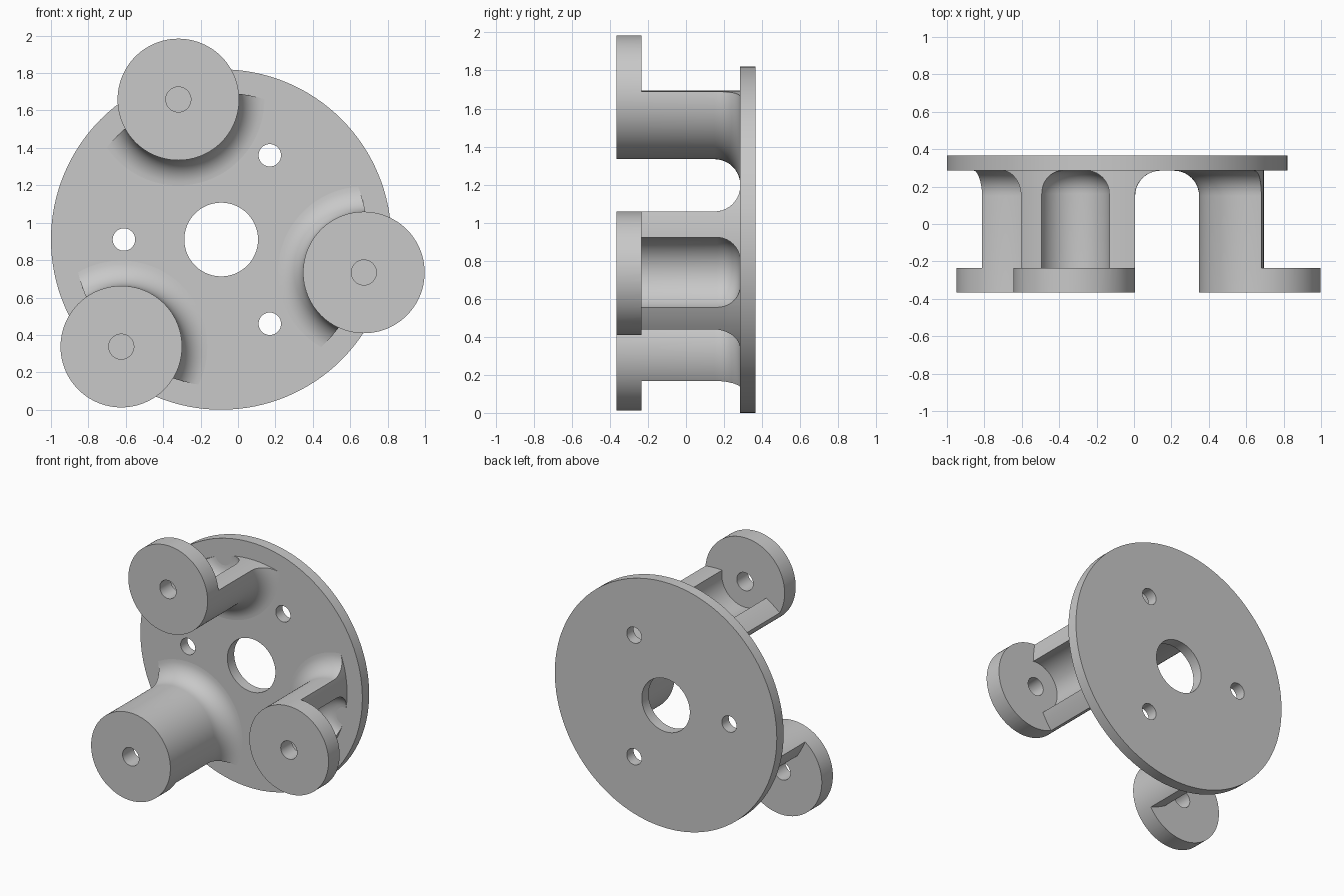
import bpy, bmesh, math
from mathutils import Vector

cube = bpy.data.objects.get("Cube")
if cube:
    bpy.data.objects.remove(cube, do_unlink=True)

grey = bpy.data.materials.new("plain grey")
grey.use_nodes = True
grey.diffuse_color = (0.58, 0.58, 0.58, 1)
grey.node_tree.nodes["Principled BSDF"].inputs["Base Color"].default_value = grey.diffuse_color

HUB = Vector((-0.09, 0, 0.91))      # axis of the round plate
PLATE_FRONT, PLATE_BACK = 0.285, 0.365
DISC_FRONT, DISC_BACK = -0.365, -0.235


def polar(radius, degrees):
    a = math.radians(degrees)
    return HUB + Vector((radius * math.cos(a), 0, radius * math.sin(a)))


def revolve(name, profile, centre, steps=96):
    """Turn a closed (radius, y) profile about an axis parallel to y."""
    bm = bmesh.new()
    verts = [bm.verts.new((r, y, 0)) for r, y in profile]
    edges = [bm.edges.new((verts[i - 1], v)) for i, v in enumerate(verts)]
    bmesh.ops.spin(bm, geom=verts + edges, cent=(0, 0, 0), axis=(0, 1, 0),
                   angle=2 * math.pi, steps=steps)
    bmesh.ops.remove_doubles(bm, verts=bm.verts, dist=1e-5)
    bmesh.ops.recalc_face_normals(bm, faces=bm.faces)
    bmesh.ops.translate(bm, verts=bm.verts, vec=centre)
    mesh = bpy.data.meshes.new(name)
    bm.to_mesh(mesh)
    bm.free()
    mesh.materials.append(grey)
    obj = bpy.data.objects.new(name, mesh)
    bpy.context.collection.objects.link(obj)
    return obj


def band(inner, outer, front, back):
    return [(inner, front), (outer, front), (outer, back), (inner, back)]


def select(obj):
    bpy.ops.object.select_all(action="DESELECT")
    obj.select_set(True)
    bpy.context.view_layer.objects.active = obj


def cut(obj, cutter):
    select(obj)
    mod = obj.modifiers.new("cut", "BOOLEAN")
    mod.operation, mod.solver, mod.object = "DIFFERENCE", "EXACT", cutter
    bpy.ops.object.modifier_apply(modifier=mod.name)


def finish(obj):
    select(obj)
    bpy.ops.object.shade_smooth_by_angle(angle=math.radians(30))


def discard(obj):
    bpy.data.objects.remove(obj, do_unlink=True)


# Round plate with a centre bore and three bolt holes
plate = revolve("mounting_plate", band(0.197, 0.91, PLATE_FRONT, PLATE_BACK), HUB, 128)
for angle in (60, 180, 300):
    bpy.ops.mesh.primitive_cylinder_add(vertices=48, radius=0.06, depth=1,
                                        location=polar(0.52, angle),
                                        rotation=(math.pi / 2, 0, 0))
    drill = bpy.context.object
    cut(plate, drill)
    discard(drill)
finish(plate)

# Post profile: bored end disc, hollow column, fillets inside and out at the plate
OUTER, INNER, BORE = 0.325, 0.19, 0.067
FLARE, COVE = 0.135, 0.123
quarter = [math.radians(90 * i / 10) for i in range(11)]
flare = [(OUTER + FLARE * (1 - math.cos(t)), PLATE_FRONT - FLARE * (1 - math.sin(t)))
         for t in quarter]
cove = [(INNER - COVE * (1 - math.cos(t)), PLATE_FRONT - COVE * (1 - math.sin(t)))
        for t in reversed(quarter)]
sunk = PLATE_FRONT + 0.005
profile = ([(BORE, DISC_FRONT), (OUTER, DISC_FRONT)] + flare
           + [(flare[-1][0], sunk), (cove[0][0], sunk)] + cove
           + [(INNER, DISC_BACK), (BORE, DISC_BACK)])

# Each column is opened on its outer side by a ring around the hub
opening = revolve("opening_cutter", band(0.785, 2, DISC_BACK, 0.6), HUB, 192)
opening.hide_render = True
for name, angle in (("top_post", 107), ("left_post", -13), ("right_post", 227)):
    post = revolve(name, profile, polar(0.783, angle))
    cut(post, opening)
    finish(post)
discard(opening)
